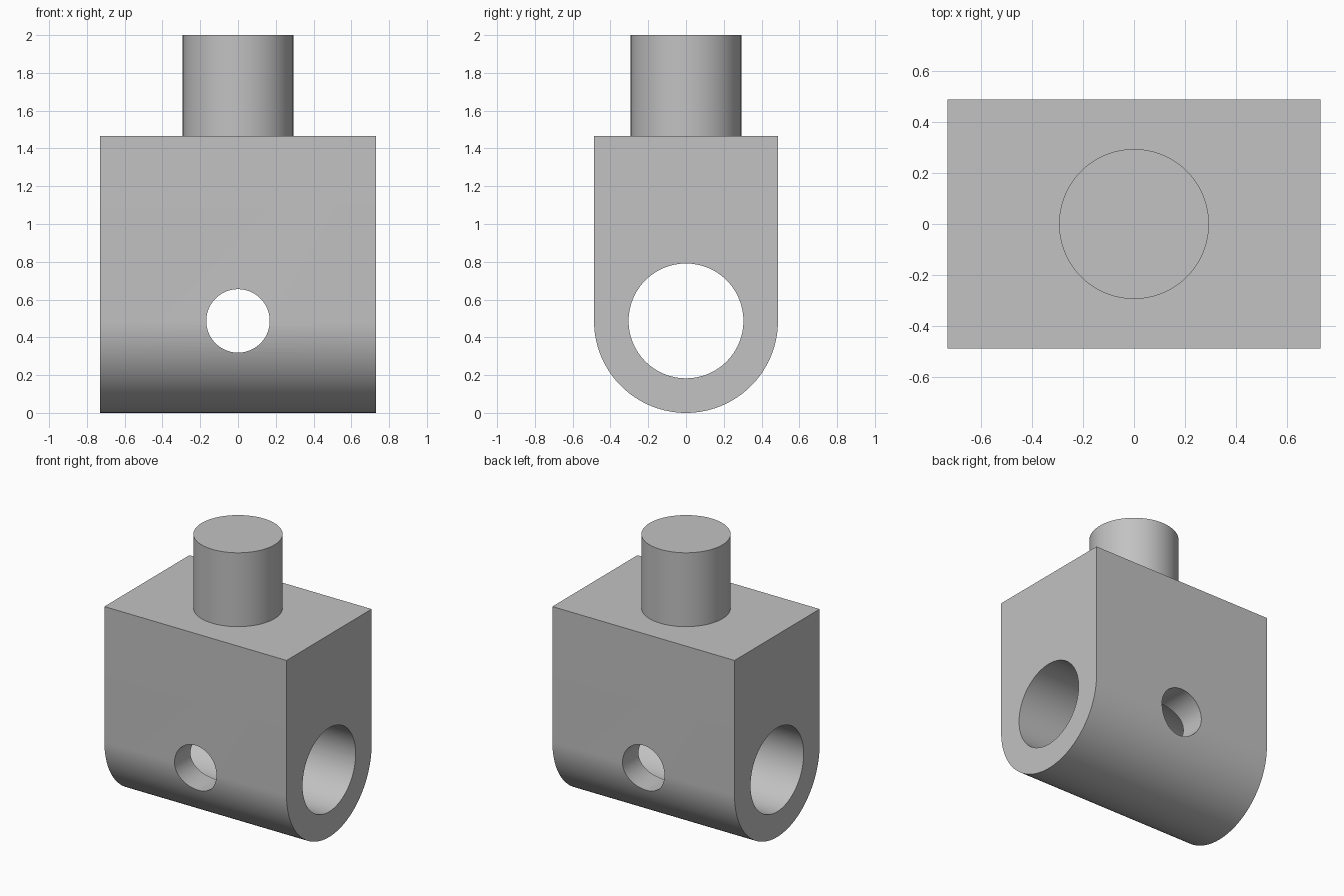
import bpy
import bmesh
import math
from mathutils import Matrix

cube = bpy.data.objects.get("Cube")
if cube:
    bpy.data.objects.remove(cube, do_unlink=True)

HALF_X, RADIUS, BODY_TOP, TOP = 0.73, 0.487, 1.465, 2.0
AXIS_Z = RADIUS

grey = bpy.data.materials.new("machined grey")
grey.use_nodes = True
colour = (0.54, 0.54, 0.54, 1)
grey.diffuse_color = colour
grey.node_tree.nodes["Principled BSDF"].inputs["Base Color"].default_value = colour


def add_object(name, bm):
    bmesh.ops.recalc_face_normals(bm, faces=bm.faces)
    mesh = bpy.data.meshes.new(name)
    bm.to_mesh(mesh)
    bm.free()
    mesh.materials.append(grey)
    obj = bpy.data.objects.new(name, mesh)
    bpy.context.collection.objects.link(obj)
    return obj


def cylinder(name, radius, depth, centre_z, axis="Z"):
    turn = {"X": Matrix.Rotation(math.pi / 2, 4, "Y"),
            "Y": Matrix.Rotation(math.pi / 2, 4, "X"),
            "Z": Matrix.Identity(4)}[axis]
    bm = bmesh.new()
    bmesh.ops.create_cone(bm, cap_ends=True, segments=96, radius1=radius,
                          radius2=radius, depth=depth,
                          matrix=Matrix.Translation((0, 0, centre_z)) @ turn)
    return add_object(name, bm)


def smooth(obj):
    bpy.ops.object.select_all(action="DESELECT")
    obj.select_set(True)
    bpy.context.view_layer.objects.active = obj
    bpy.ops.object.shade_smooth_by_angle(angle=math.radians(30))


# Block with a rounded underside, extruded along x
profile = [(RADIUS, BODY_TOP), (-RADIUS, BODY_TOP)]
steps = 64
for i in range(steps + 1):
    a = math.pi + math.pi * i / steps
    profile.append((RADIUS * math.cos(a), AXIS_Z + RADIUS * math.sin(a)))
bm = bmesh.new()
face = bm.faces.new([bm.verts.new((-HALF_X, y, z)) for y, z in profile])
extruded = bmesh.ops.extrude_face_region(bm, geom=[face])["geom"]
bmesh.ops.translate(bm, vec=(2 * HALF_X, 0, 0),
                    verts=[v for v in extruded if isinstance(v, bmesh.types.BMVert)])
body = add_object("body_block", bm)

# Main bore along x and cross pin hole along y
cutters = [cylinder("main_bore_cutter", 0.304, 2, AXIS_Z, "X"),
           cylinder("pin_hole_cutter", 0.168, 2, AXIS_Z, "Y")]
for cutter in cutters:
    cutter.hide_render = True
    mod = body.modifiers.new(cutter.name, "BOOLEAN")
    mod.operation = "DIFFERENCE"
    mod.solver = "EXACT"
    mod.object = cutter
    bpy.ops.object.select_all(action="DESELECT")
    body.select_set(True)
    bpy.context.view_layer.objects.active = body
    bpy.ops.object.modifier_apply(modifier=mod.name)
    bpy.data.objects.remove(cutter, do_unlink=True)
smooth(body)

# Round stud on top
stud = cylinder("top_stud", 0.293, TOP - BODY_TOP, (TOP + BODY_TOP) / 2)
smooth(stud)
